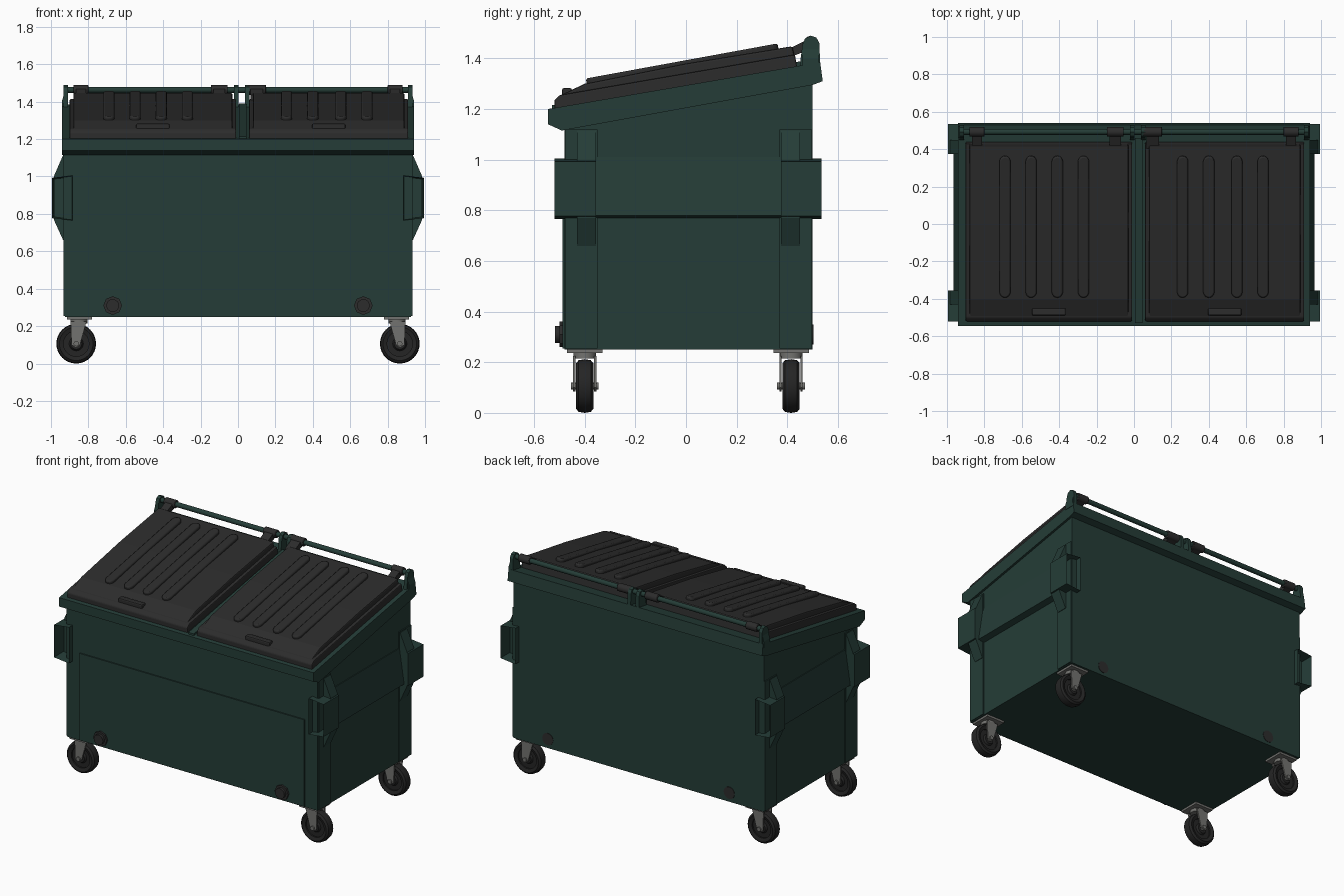
import bpy, bmesh, math
from mathutils import Vector, Matrix

if "Cube" in bpy.data.objects:
    bpy.data.objects.remove(bpy.data.objects["Cube"], do_unlink=True)


def material(name, rgb):
    m = bpy.data.materials.new(name)
    m.use_nodes = True
    m.diffuse_color = (*rgb, 1)
    bsdf = m.node_tree.nodes["Principled BSDF"]
    bsdf.inputs["Base Color"].default_value = (*rgb, 1)
    bsdf.inputs["Roughness"].default_value = 0.7
    return m


GREEN = material("dark green paint", (0.018, 0.046, 0.038))
BLACK = material("black plastic", (0.025, 0.025, 0.025))
RUBBER = material("black rubber", (0.018, 0.018, 0.018))
STEEL = material("grey steel", (0.17, 0.17, 0.16))


def finish(name, bm, mat, bevel=0.0, smooth=False):
    bmesh.ops.recalc_face_normals(bm, faces=bm.faces)
    mesh = bpy.data.meshes.new(name)
    bm.to_mesh(mesh)
    bm.free()
    mesh.materials.append(mat)
    ob = bpy.data.objects.new(name, mesh)
    bpy.context.collection.objects.link(ob)
    if bevel:
        mod = ob.modifiers.new("Bevel", "BEVEL")
        mod.width, mod.segments = bevel, 2
    if smooth:
        bpy.ops.object.select_all(action="DESELECT")
        ob.select_set(True)
        bpy.context.view_layer.objects.active = ob
        bpy.ops.object.shade_smooth_by_angle(angle=math.radians(35))
    return ob


def prism(name, pts, axis, a, b, mat, bevel=0.0, smooth=False):
    """Extrude a 2D outline along one axis, from a to b."""
    def place(p, d):
        return {"x": (d, *p), "y": (p[0], d, p[1]), "z": (*p, d)}[axis]
    bm = bmesh.new()
    face = bm.faces.new([bm.verts.new(place(p, a)) for p in pts])
    new = bmesh.ops.extrude_face_region(bm, geom=[face])["geom"]
    move = Vector(place((0, 0), b - a))
    bmesh.ops.translate(bm, vec=move, verts=[v for v in new if isinstance(v, bmesh.types.BMVert)])
    return finish(name, bm, mat, bevel, smooth)


def box(name, x, y, z, mat, bevel=0.0):
    return prism(name, [(x[0], y[0]), (x[1], y[0]), (x[1], y[1]), (x[0], y[1])],
                 "z", z[0], z[1], mat, bevel)


def circle(cx, cy, r, n=24):
    return [(cx + r * math.cos(math.tau * i / n), cy + r * math.sin(math.tau * i / n))
            for i in range(n)]


def rod(name, axis, c, r, a, b, mat, n=24, bevel=0.0):
    return prism(name, circle(c[0], c[1], r, n), axis, a, b, mat, bevel, True)


def lathe(name, profile, centre, mat, n=32):
    """Spin a closed (radius, y) profile about a y-directed axle."""
    bm = bmesh.new()
    rings = []
    for i in range(n):
        t = math.tau * i / n
        rings.append([bm.verts.new((centre[0] + r * math.cos(t), centre[1] + y,
                                    centre[2] + r * math.sin(t))) for r, y in profile])
    k = len(profile)
    for i in range(n):
        p, q = rings[i], rings[(i + 1) % n]
        for j in range(k):
            bm.faces.new((p[j], q[j], q[(j + 1) % k], p[(j + 1) % k]))
    return finish(name, bm, mat, 0, True)


# Container body with sloping top, and the folded rim around it
prism("body", [(-0.48, 0.25), (0.50, 0.25), (0.50, 1.34), (-0.48, 1.17)], "x", -0.925, 0.925, GREEN)
prism("rim", [(-0.49, 1.115), (-0.545, 1.14), (-0.545, 1.20), (0.53, 1.385), (0.54, 1.31), (0.50, 1.295)],
      "x", -0.94, 0.94, GREEN)
box("front_panel", (-0.83, 0.83), (-0.488, -0.47), (0.255, 0.835), GREEN)

# Drain plugs on the front, flush caps on the back
for s in (-1, 1):
    rod("drain_collar", "y", (s * 0.67, 0.31), 0.05, -0.50, -0.47, BLACK, 8)
    rod("drain_plug", "y", (s * 0.67, 0.31), 0.034, -0.517, -0.49, BLACK, 16)
    rod("rear_drain_cap", "y", (s * 0.67, 0.31), 0.04, 0.495, 0.503, BLACK, 16)

# Side rails, corner plates, gussets and fork pockets
for s in (-1, 1):
    prism("side_rail", [(s * 0.91, 1.01), (s * 0.93, 1.01), (s * 0.965, 0.78), (s * 0.91, 0.765)],
          "y", -0.40, 0.42, GREEN)
    for y0, y1 in ((-0.478, -0.35), (0.37, 0.498)):
        box("corner_plate", sorted((s * 0.91, s * 0.932)), (y0, y1), (0.255, 1.12), GREEN)
    for end, y_out, y_in in ((-1, -0.52, -0.355), (1, 0.535, 0.375)):
        g0, g1 = sorted((y_in, y_in + end * 0.075))
        prism("pocket_gusset", [(s * 0.91, 1.115), (s * 0.935, 1.115), (s * 0.985, 1.0),
                                (s * 0.985, 0.77), (s * 0.935, 0.66), (s * 0.91, 0.66)],
              "y", g0, g1, GREEN)
        # Pocket tube, with its outer end opened
        bm = bmesh.new()
        bmesh.ops.create_cube(bm, size=1)
        bmesh.ops.scale(bm, vec=(0.11, abs(y_out - y_in), 0.24), verts=bm.verts)
        bmesh.ops.translate(bm, vec=(s * 0.94, (y_out + y_in) / 2, 0.885), verts=bm.verts)
        for v in bm.verts:
            if abs(v.co.x) > 0.96:
                v.co.z += 0.012 if v.co.z < 0.885 else -0.012
        bm.faces.ensure_lookup_table()
        mouth = [f for f in bm.faces if f.normal.y * end > 0.9]
        bmesh.ops.inset_region(bm, faces=mouth, thickness=0.014)
        bmesh.ops.translate(bm, vec=(0, -end * 0.12, 0),
                            verts=list({v for f in mouth for v in f.verts}))
        finish("fork_pocket", bm, GREEN)

# Lids: lip, raised panel, ribs and handle
SLOPE = math.atan2(0.15, 0.82)
for x0, x1, ribs in ((-0.90, -0.01, (-0.69, -0.55, -0.41, -0.27)),
                     (0.06, 0.91, (0.26, 0.40, 0.55, 0.69))):
    prism("lid_lip", [(-0.52, 1.195), (-0.52, 1.235), (-0.50, 1.255), (0.43, 1.415), (0.44, 1.36)],
          "x", x0, x1, BLACK, 0.006)
    prism("lid_panel", [(-0.50, 1.23), (-0.495, 1.255), (-0.40, 1.30), (0.0, 1.38), (0.42, 1.448),
                        (0.435, 1.38)], "x", x0 + 0.02, x1 - 0.02, BLACK, 0.008)
    for x in ribs:
        half, w = 0.355, 0.03
        outline = [(w * math.cos(t), sgn * half + w * math.sin(t))
                   for sgn in (1, -1) for i in range(7)
                   for t in [math.pi * i / 6 + (math.pi if sgn < 0 else 0)]]
        rib = prism("lid_rib", outline, "z", -0.02, 0.012, BLACK, 0.008, True)
        rib.matrix_world = Matrix.Translation((x, -0.015, 1.378)) @ Matrix.Rotation(SLOPE, 4, "X")
    mid = (x0 + x1) / 2
    box("lid_handle", (mid - 0.09, mid + 0.09), (-0.49, -0.45), (1.23, 1.283), BLACK, 0.008)

# Bar between the lids
prism("lid_divider", [(-0.53, 1.18), (-0.53, 1.215), (0.46, 1.39), (0.46, 1.33)],
      "x", 0.005, 0.045, GREEN)

# Hinge ears, rod and knuckles
ear = [(0.445, 1.34), (0.53, 1.36), (0.527, 1.46), (0.515, 1.482), (0.492, 1.49),
       (0.47, 1.478), (0.46, 1.455)]
for x in (-0.92, -0.01, 0.05, 0.92):
    prism("hinge_ear", ear, "x", x - 0.012, x + 0.012, GREEN)
for s in (-1, 1):
    prism("ear_brace", [(s * 0.925, 1.36), (s * 0.942, 1.36), (s * 0.942, 1.40), (s * 0.925, 1.46)],
          "y", 0.46, 0.525, GREEN)
rod("hinge_rod", "x", (0.493, 1.463), 0.016, -0.925, 0.925, GREEN, 16)
for x, w in ((-0.84, 0.08), (-0.10, 0.09), (0.10, 0.10), (0.84, 0.08)):
    rod("hinge_knuckle", "x", (0.493, 1.463), 0.026, x - w / 2, x + w / 2, BLACK, 16, 0.003)
    prism("hinge_arm", [(0.40, 1.40), (0.40, 1.435), (0.49, 1.48), (0.50, 1.44)],
          "x", x - w / 3, x + w / 3, BLACK)

# Casters
tyre = [(0.068, -0.026), (0.09, -0.034), (0.102, -0.024), (0.106, 0), (0.102, 0.024),
        (0.09, 0.034), (0.068, 0.026)]
hub = [(0.012, -0.028), (0.03, -0.028), (0.038, -0.016), (0.072, -0.016),
       (0.072, 0.016), (0.038, 0.016), (0.03, 0.028), (0.012, 0.028)]
for s in (-1, 1):
    for y in (-0.40, 0.415):
        c = (s * 0.865, y, 0.106)
        lathe("caster_tyre", tyre, c, RUBBER)
        lathe("caster_hub", hub, c, RUBBER)
        rod("caster_axle", "y", (c[0], c[2]), 0.014, y - 0.055, y + 0.055, STEEL, 12)
        box("caster_plate", sorted((s * 0.78, s * 0.915)), (y - 0.07, y + 0.07), (0.236, 0.252), STEEL)
        rod("caster_swivel", "z", (s * 0.85, y), 0.045, 0.215, 0.238, STEEL)
        for side in (-1, 1):
            a, b = sorted((y + side * 0.037, y + side * 0.046))
            prism("caster_fork", [(s * 0.81, 0.225), (s * 0.895, 0.225), (s * 0.89, 0.10),
                                  (s * 0.865, 0.085), (s * 0.845, 0.10)], "y", a, b, STEEL)
